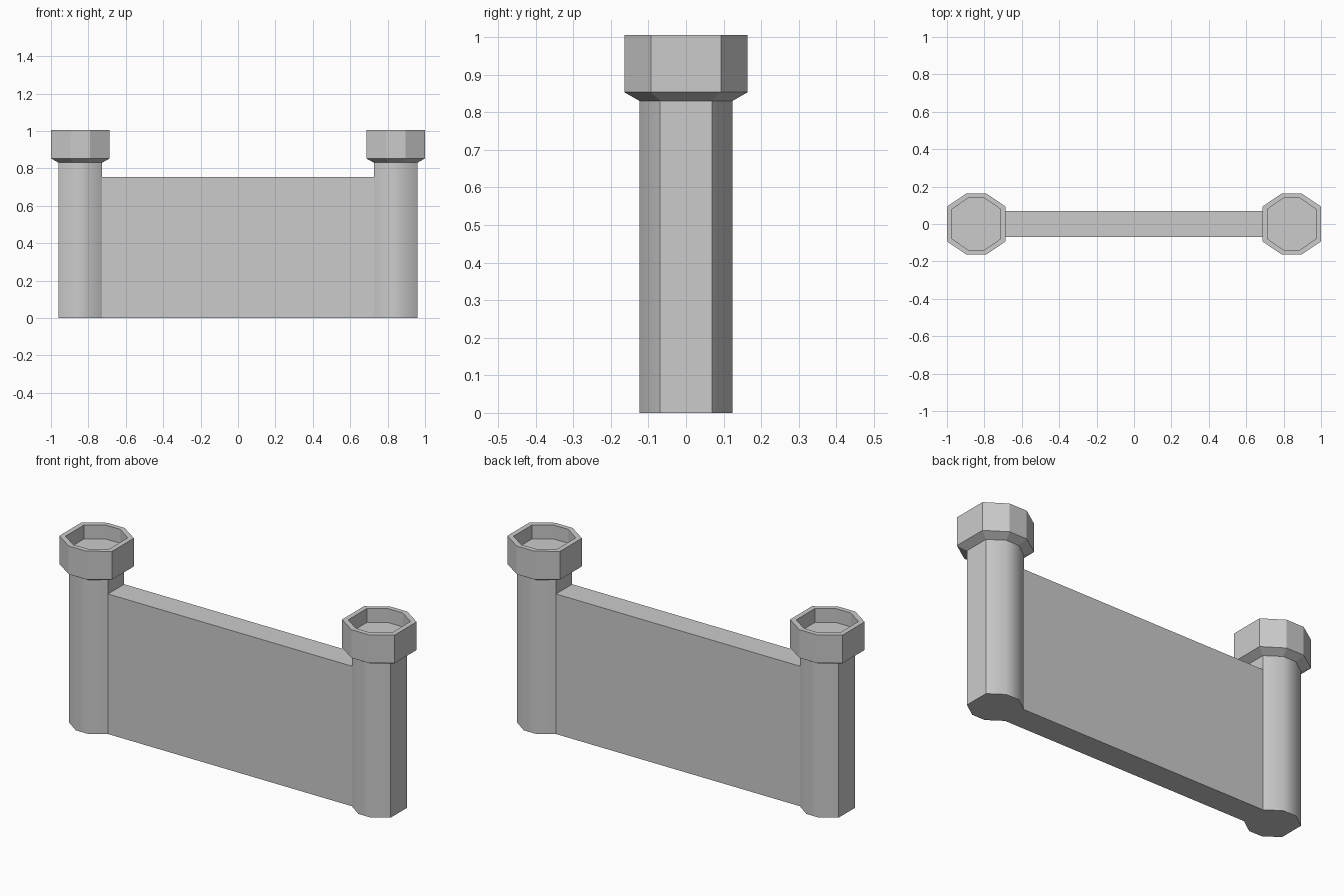
import bpy, bmesh, math

if "Cube" in bpy.data.objects:
    bpy.data.objects.remove(bpy.data.objects["Cube"])


def make_object(name, bm):
    bmesh.ops.recalc_face_normals(bm, faces=bm.faces)
    mesh = bpy.data.meshes.new(name)
    bm.to_mesh(mesh)
    bm.free()
    obj = bpy.data.objects.new(name, mesh)
    bpy.context.collection.objects.link(obj)
    return obj


def octagon(cx, hx, hy, ex, ey):
    """Stretched octagon: half sizes hx, hy; corner positions ex, ey."""
    quarter = [(hx, ey), (ex, hy)]
    half = quarter + [(-x, y) for x, y in reversed(quarter)]
    return [(cx + x, y) for x, y in half + [(-x, -y) for x, y in half]]


def loft(name, rings, cap_start=True, cap_end=True):
    """Stack (outline, z) rings and bridge them."""
    bm = bmesh.new()
    loops = [[bm.verts.new((x, y, z)) for x, y in pts] for pts, z in rings]
    for a, b in zip(loops, loops[1:]):
        n = len(a)
        for i in range(n):
            j = (i + 1) % n
            bm.faces.new((a[i], a[j], b[j], b[i]))
    if cap_start:
        bm.faces.new(loops[0])
    if cap_end:
        bm.faces.new(loops[-1])
    return make_object(name, bm)


SHAFT = (0.116, 0.124, 0.038, 0.069)
HEAD = (0.157, 0.164, 0.052, 0.093)
INNER = (0.130, 0.138, 0.044, 0.079)
POST_X = 0.843

for side, s in (("left", -1), ("right", 1)):
    cx = s * POST_X
    # Tower shaft
    shaft = octagon(cx, *SHAFT)
    obj = loft(side + "_tower_shaft", [(shaft, 0), (shaft, 0.83)], cap_end=False)
    bpy.ops.object.select_all(action='DESELECT')
    obj.select_set(True)
    bpy.context.view_layer.objects.active = obj
    bpy.ops.object.shade_smooth_by_angle(angle=math.radians(40))
    # Flared tower head with recessed floor
    head, inner = octagon(cx, *HEAD), octagon(cx, *INNER)
    loft(side + "_tower_head",
         [(shaft, 0.83), (head, 0.853), (head, 1.005), (inner, 1.005), (inner, 0.93)],
         cap_start=False)

# Wall between the towers
w, t = POST_X - SHAFT[0], SHAFT[3]
outline = [(-w, -t), (w, -t), (w, t), (-w, t)]
loft("wall", [(outline, 0), (outline, 0.755)])
